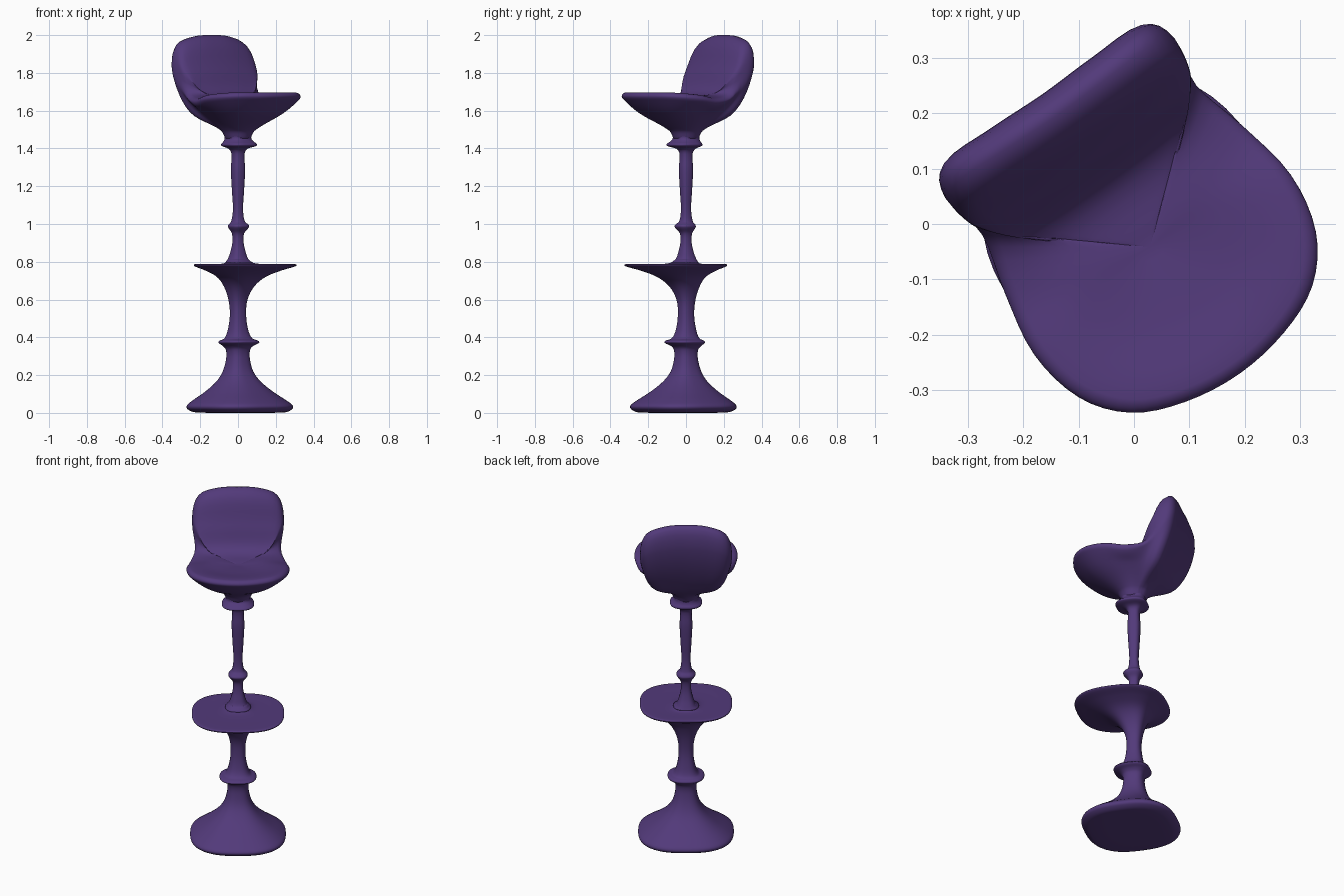
import bpy, bmesh, math
from mathutils import Vector
from mathutils.geometry import interpolate_bezier

if "Cube" in bpy.data.objects:
    bpy.data.objects.remove(bpy.data.objects["Cube"])

TURN = math.radians(35)          # the stool is turned about z

purple = bpy.data.materials.new("purple")
purple.diffuse_color = (0.085, 0.042, 0.195, 1)
purple.use_nodes = True
purple.node_tree.nodes["Principled BSDF"].inputs["Base Color"].default_value = purple.diffuse_color


def spline(pts, n, closed=False):
    """Smooth curve through pts, n steps per span."""
    k = len(pts)

    def tangent(i):
        if closed:
            return (pts[(i + 1) % k] - pts[i - 1]).normalized()
        return (pts[min(i + 1, k - 1)] - pts[max(i - 1, 0)]).normalized()

    out = []
    for i in range(k if closed else k - 1):
        a, b = pts[i], pts[(i + 1) % k]
        h = (b - a).length / 3
        out += interpolate_bezier(a, a + tangent(i) * h, b - tangent((i + 1) % k) * h, b, n + 1)[:-1]
    if not closed:
        out.append(pts[-1])
    return out


def loft(name, rings):
    """Skin a list of equal-length closed rings."""
    bm = bmesh.new()
    rows = [[bm.verts.new(p) for p in ring] for ring in rings]
    for lo, hi in zip(rows, rows[1:]):
        for j in range(len(lo)):
            m = (j + 1) % len(lo)
            bm.faces.new((lo[j], lo[m], hi[m], hi[j]))
    bmesh.ops.remove_doubles(bm, verts=bm.verts, dist=0.0005)
    bmesh.ops.holes_fill(bm, edges=[e for e in bm.edges if e.is_boundary], sides=0)
    bmesh.ops.recalc_face_normals(bm, faces=bm.faces)
    me = bpy.data.meshes.new(name)
    bm.to_mesh(me)
    bm.free()
    me.materials.append(purple)
    for p in me.polygons:
        p.use_smooth = True
    ob = bpy.data.objects.new(name, me)
    ob.rotation_euler.z = TURN
    bpy.context.collection.objects.link(ob)
    return ob


def turned(name, profile, n=2.6, sides=48):
    """Rounded-square turning; profile points are (half width, forward shift, z)."""
    rings = []
    for r, shift, z in spline([Vector(p) for p in profile], 4):
        ring = []
        for i in range(sides):
            t = 2 * math.pi * i / sides
            c, s = math.cos(t), math.sin(t)
            x = math.copysign(abs(c) ** (2 / n), c) * r
            y = math.copysign(abs(s) ** (2 / n), s) * r
            ring.append((x, y - shift, z))
        rings.append(ring)
    return loft(name, rings)


# Flared foot, lower collar and footrest dish
turned("pedestal_and_footrest", [
    (0, .02, 0), (.22, .02, .003), (.255, .017, .018), (.262, .017, .035),
    (.245, .015, .055), (.17, .01, .11), (.11, .005, .165), (.075, 0, .22),
    (.058, 0, .29), (.06, 0, .335), (.075, 0, .355), (.1, .008, .372),
    (.095, .008, .382), (.068, .003, .395), (.05, 0, .44), (.04, 0, .52),
    (.047, 0, .6), (.075, .01, .67), (.12, .03, .72), (.19, .05, .755),
    (.25, .066, .777), (.252, .066, .785), (.235, .064, .789),
    (.12, .03, .788), (.07, .01, .794), (.05, 0, .815)])

# Slim stem with small and large collars
turned("stem", [
    (.07, .01, .794), (.052, 0, .812), (.038, 0, .85), (.028, 0, .9), (.03, 0, .95),
    (.052, .005, .984), (.05, .005, .995), (.033, 0, 1.015), (.025, 0, 1.08),
    (.03, 0, 1.18), (.035, 0, 1.29), (.032, 0, 1.37), (.045, 0, 1.397),
    (.085, .01, 1.413), (.088, .01, 1.422), (.075, .005, 1.436),
    (.066, 0, 1.45), (.066, 0, 1.47)])

# Seat rim, front centre to top of the backrest: (side, forward, z)
half = [(0, .33, 1.68), (.11, .315, 1.68), (.2, .275, 1.68), (.26, .2, 1.675),
        (.282, .09, 1.665), (.262, -.03, 1.65), (.235, -.14, 1.68),
        (.25, -.215, 1.84), (.215, -.245, 1.95), (.11, -.243, 1.993), (0, -.24, 2.0)]
rim = half + [(-u, f, z) for u, f, z in half[-2:0:-1]]


def mix(a, b, w):
    return a + (b - a) * w


def seat_section(u, f, z):
    """Section from the stem, up the outside, over the rim, to the seat centre."""
    w = min(max((z - 1.68) / .3, 0), 1)      # 0 on the seat, 1 on the backrest
    d = math.hypot(u, f)
    cf = .05
    pts = [(u / d * .065, f / d * .065, 1.45),
           (u / d * .09, f / d * .09, 1.495),
           (u * mix(.72, .8, w), f * mix(.72, .82, w), mix(1.585, 1.6, w)),
           (u * mix(.96, 1, w), f * mix(.96, 1, w) - .045 * w, z - mix(.025, .13, w)),
           (u, f, z),
           (u * mix(.92, .95, w), mix(f, cf, mix(.08, .34, w)), mix(z + .017, 1.68 + .45 * (z - 1.68), w)),
           (u * mix(.5, .75, w), mix(f, cf, mix(.5, .55, w)), mix(1.682, 1.70, w)),
           (0, cf, 1.67)]
    return spline([Vector((x, -fw, h)) for x, fw, h in pts], 6)


# Scooped seat and backrest in one shell
sections = [seat_section(*p) for p in rim]
loft("seat_with_backrest", [spline(list(row), 4, closed=True) for row in zip(*sections)])
